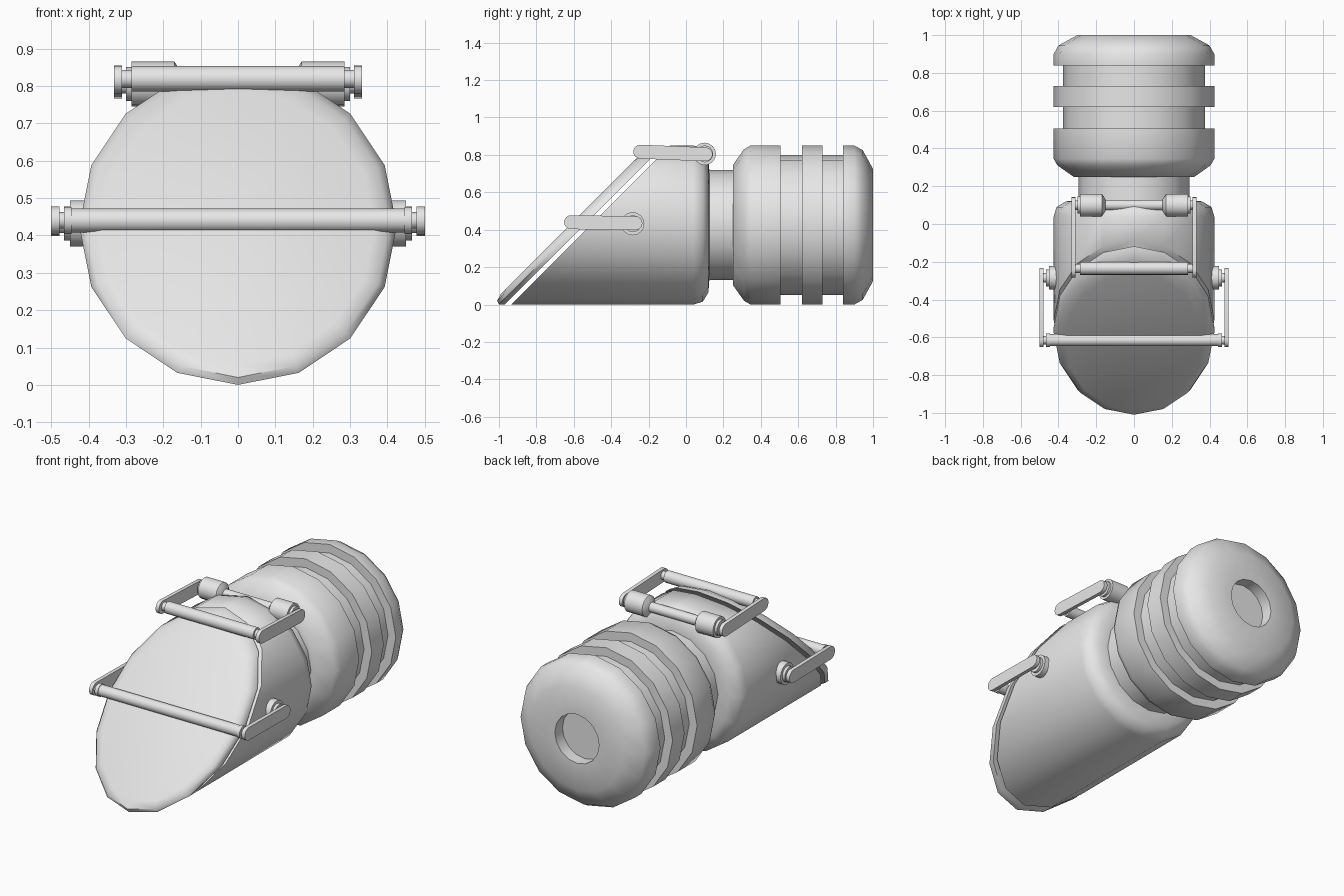
import bpy, bmesh, math
from mathutils import Matrix, Vector

if "Cube" in bpy.data.objects:
    bpy.data.objects.remove(bpy.data.objects["Cube"])

GREY = (0.8, 0.8, 0.8, 1)
grey = bpy.data.materials.new("plain grey")
grey.use_nodes = True
grey.diffuse_color = GREY
grey.node_tree.nodes["Principled BSDF"].inputs["Base Color"].default_value = GREY

AXIS_Z = 0.425
RADIUS = 0.425


def finish(name, bm, angle=40):
    """Turn a bmesh into a named object, smooth below the given angle."""
    bmesh.ops.recalc_face_normals(bm, faces=bm.faces)
    mesh = bpy.data.meshes.new(name)
    bm.to_mesh(mesh)
    bm.free()
    mesh.materials.append(grey)
    obj = bpy.data.objects.new(name, mesh)
    bpy.context.collection.objects.link(obj)
    bpy.ops.object.select_all(action="DESELECT")
    obj.select_set(True)
    bpy.context.view_layer.objects.active = obj
    bpy.ops.object.shade_smooth_by_angle(angle=math.radians(angle))
    return obj


def loft(profile, place, sides=16):
    """Join rings of (radius, offset) into a capped solid."""
    bm = bmesh.new()
    rings = []
    for r, d in profile:
        turns = [2 * math.pi * i / sides for i in range(sides)]
        rings.append([bm.verts.new(place(r * math.sin(t), r * math.cos(t), d))
                      for t in turns])
    for a, b in zip(rings, rings[1:]):
        for i in range(sides):
            j = (i + 1) % sides
            bm.faces.new((a[i], a[j], b[j], b[i]))
    bm.faces.new(rings[0])
    bm.faces.new(rings[-1])
    return bm


def along_y(u, v, d):
    return Vector((u, d, AXIS_Z + v))


def slanted(u, v, d):
    # ring lying on the plane z = y + d
    return Vector((u, AXIS_Z + v - d, AXIS_Z + v))


def x_turned(name, profile, y, z, sides=16):
    """Turned part on an axis parallel to x, profile of (radius, x)."""
    return finish(name, loft(profile, lambda u, v, d: Vector((d, y + u, z + v)), sides))


def rod(name, r, x0, x1, y, z):
    return x_turned(name, [(r, x0), (r, x1)], y, z)


def arm(name, x0, x1, start, end, r):
    """Flat bar with round ends in the y-z plane."""
    a, b = Vector(start), Vector(end)
    heading = math.atan2(b.y - a.y, b.x - a.x)
    outline = []
    for centre, turn in ((b, -math.pi / 2), (a, math.pi / 2)):
        for i in range(9):
            t = heading + turn + math.pi * i / 8
            outline.append(centre + r * Vector((math.cos(t), math.sin(t))))
    bm = bmesh.new()
    face = bm.faces.new([bm.verts.new((x0, p.x, p.y)) for p in outline])
    ext = bmesh.ops.extrude_face_region(bm, geom=[face])
    moved = [g for g in ext["geom"] if isinstance(g, bmesh.types.BMVert)]
    bmesh.ops.translate(bm, vec=(x1 - x0, 0, 0), verts=moved)
    return finish(name, bm)


# Main body with slanted front and rounded back
finish("body", loft([(RADIUS, -0.99), (RADIUS, 0.04), (0.41, 0.09),
                     (0.36, 0.12), (0.29, 0.125)], along_y), 50)
body = bpy.data.objects["body"]
bm = bmesh.new()
bm.from_mesh(body.data)
cut = bmesh.ops.bisect_plane(bm, geom=bm.verts[:] + bm.edges[:] + bm.faces[:],
                             plane_co=(0, -0.935, 0), plane_no=(0, -1, 1),
                             clear_outer=True)
rim = [g for g in cut["geom_cut"] if isinstance(g, bmesh.types.BMEdge)]
for face in bmesh.ops.holes_fill(bm, edges=rim)["faces"]:
    face.smooth = False
bmesh.ops.recalc_face_normals(bm, faces=bm.faces)
bm.to_mesh(body.data)
bm.free()
body.select_set(True)
bpy.context.view_layer.objects.active = body
bpy.ops.object.shade_smooth_by_angle(angle=math.radians(50))

# Slanted front lid with bevelled rim
finish("front_lid", loft([(RADIUS, 0.968), (RADIUS, 1.0), (0.405, 1.03),
                          (0.365, 1.048)], slanted), 50)

# Narrow neck
finish("neck", loft([(0.293, 0.1), (0.293, 0.28)], along_y))

# Ribbed rear section with a recessed end
finish("rear_section", loft([
    (0.28, 0.25), (0.32, 0.25), (0.405, 0.31), (RADIUS, 0.345), (RADIUS, 0.505),
    (0.375, 0.505), (0.375, 0.62), (RADIUS, 0.62), (RADIUS, 0.73),
    (0.375, 0.73), (0.375, 0.84), (RADIUS, 0.84), (RADIUS, 0.9),
    (0.4, 0.945), (0.3, 1.0), (0.142, 1.0), (0.142, 0.93)], along_y), 45)

# Lower handle across the lid
rod("lower_handle_bar", 0.032, -0.455, 0.455, -0.615, 0.44)
for side, s in (("left", 1), ("right", -1)):
    rod(side + "_lower_bar_collar", 0.036, s * 0.445, s * 0.465, -0.615, 0.44)
    rod(side + "_lower_bar_pin", 0.022, s * 0.46, s * 0.485, -0.615, 0.44)
    arm(side + "_lower_arm", s * 0.478, s * 0.5, (-0.615, 0.44), (-0.27, 0.435), 0.037)
    x_turned(side + "_lower_pivot", [(0.062, s * 0.38), (0.062, s * 0.45), (0.045, s * 0.45),
                                     (0.045, s * 0.466), (0.025, s * 0.466),
                                     (0.025, s * 0.48)], -0.285, 0.432)

# Upper handle over the top
rod("upper_handle_bar", 0.034, -0.285, 0.285, -0.235, 0.819)
rod("upper_pivot_rod", 0.028, -0.2, 0.2, 0.1, 0.805)
for side, s in (("left", 1), ("right", -1)):
    rod(side + "_upper_bar_pin", 0.024, s * 0.28, s * 0.315, -0.235, 0.819)
    arm(side + "_upper_arm", s * 0.31, s * 0.332, (-0.245, 0.817), (0.105, 0.803), 0.037)
    x_turned(side + "_upper_pivot", [(0.03, s * 0.15), (0.06, s * 0.17), (0.06, s * 0.285),
                                     (0.045, s * 0.285), (0.045, s * 0.3),
                                     (0.025, s * 0.3), (0.025, s * 0.315)], 0.1, 0.805)
